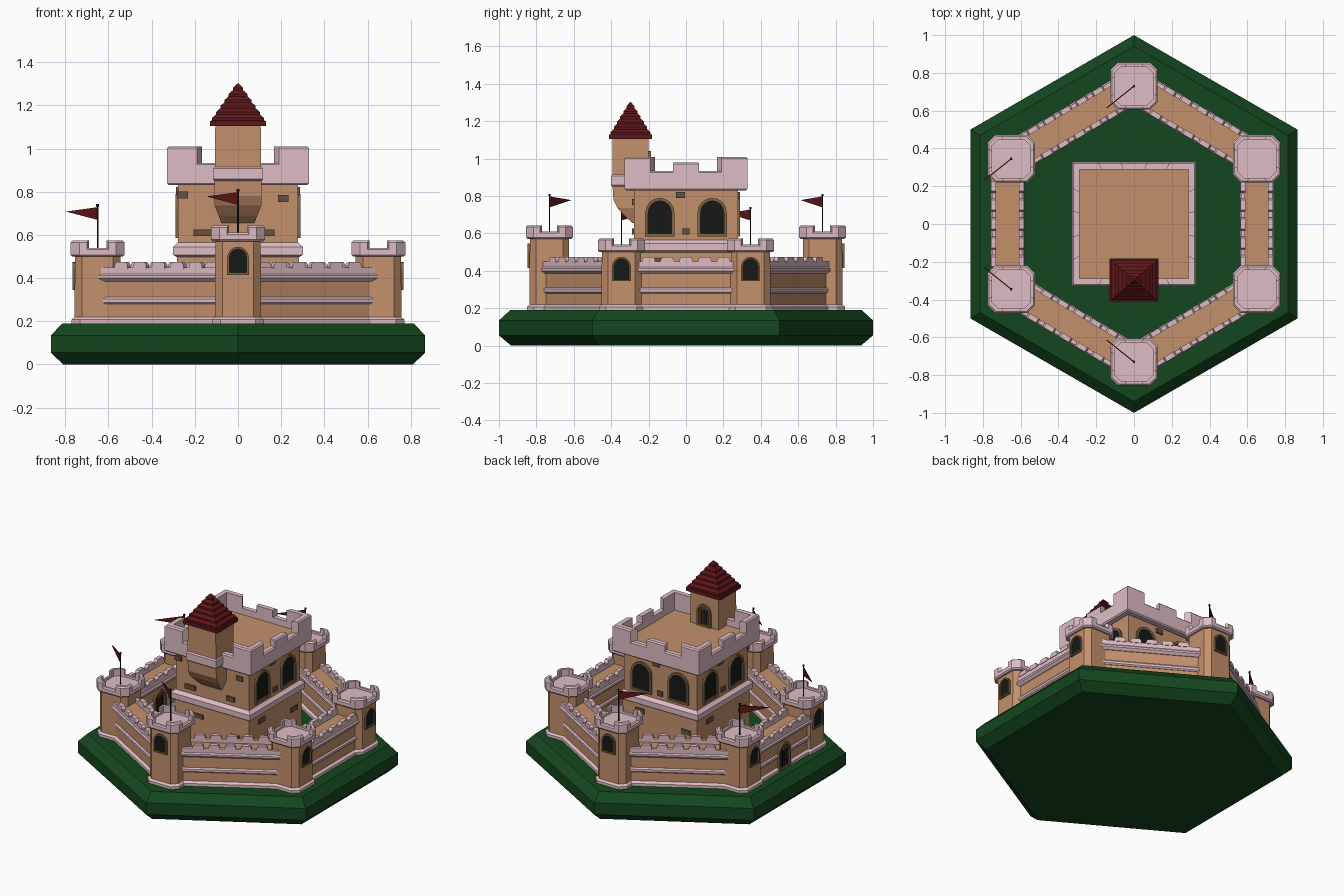
import bpy, bmesh, math
from mathutils import Matrix, Vector

if "Cube" in bpy.data.objects:
    bpy.data.objects.remove(bpy.data.objects["Cube"])


def material(name, rgb):
    m = bpy.data.materials.new(name)
    m.diffuse_color = (*rgb, 1)
    m.use_nodes = True
    m.node_tree.nodes["Principled BSDF"].inputs["Base Color"].default_value = m.diffuse_color
    return m


TAN = material("tan_stone", (0.55, 0.28, 0.15))
PINK = material("pink_stone", (0.73, 0.51, 0.56))
GREEN = material("grass", (0.007, 0.062, 0.013))
RED = material("roof_red", (0.12, 0.008, 0.01))
DARK = material("dark_opening", (0.008, 0.009, 0.009))
FRAME = material("frame_stone", (0.2, 0.13, 0.06))
BRICK = material("brick", (0.13, 0.08, 0.05))
WOOD = material("wood", (0.12, 0.045, 0.02))


def part(name, mat, skins, loc=(0, 0, 0), rot=0.0):
    """One object from several skins; a skin is (rings of points, closed?)."""
    bm = bmesh.new()
    for rings, closed in skins:
        vs = [[bm.verts.new(p) for p in r] for r in rings]
        n = len(vs[0])
        for a, b in zip(vs, vs[1:] + vs[:1] if closed else vs[1:]):
            for i in range(n):
                j = (i + 1) % n
                bm.faces.new((a[i], a[j], b[j], b[i]))
        if not closed:
            bm.faces.new(vs[0])
            bm.faces.new(vs[-1])
    bmesh.ops.recalc_face_normals(bm, faces=bm.faces)
    me = bpy.data.meshes.new(name)
    bm.to_mesh(me)
    bm.free()
    me.materials.append(mat)
    ob = bpy.data.objects.new(name, me)
    ob.matrix_world = Matrix.Translation(loc) @ Matrix.Rotation(rot, 4, 'Z')
    bpy.context.collection.objects.link(ob)
    return ob


def loft(outline, profile):
    return ([[(x * s, y * s, z) for x, y in outline] for s, z in profile], False)


def extrude_x(section, x0, x1):
    return ([[(x, y, z) for y, z in section] for x in (x0, x1)], False)


def box(x0, x1, y0, y1, z0, z1):
    return extrude_x([(y0, z0), (y1, z0), (y1, z1), (y0, z1)], x0, x1)


def around(ts):
    """Repeat points of the side x=1 on all four sides of a unit square."""
    pts = []
    for k in range(4):
        for t in ts:
            x, y = 1, t
            for _ in range(k):
                x, y = -y, x
            pts.append((x, y))
    return pts


SQUARE = around([-1])
OCT = around([-0.68, 0.68])
HEX = [(math.sin(k * math.pi / 3), math.cos(k * math.pi / 3)) for k in range(6)]


def crown(name, outline, ho, hi, z0, zlow, runs, loc=(0, 0, 0)):
    """Low rim around an outline plus raised merlons on runs of its points."""
    def section(p, a, b, c=0.008):
        prof = [(ho - c, a), (ho, a + c), (ho, b - c), (ho - c, b), (hi, b), (hi, a)]
        return [(p[0] * s, p[1] * s, z) for s, z in prof]
    n = len(outline)
    skins = [([section(p, z0, zlow) for p in outline], True)]
    for idx, top in runs:
        skins.append(([section(outline[i % n], zlow - 0.016, top) for i in idx], False))
    part(name, PINK, skins, loc)


def arch(w, h, z0):
    s = h - w
    return [(-w, z0), (w, z0)] + [(w * math.cos(a), z0 + s + w * math.sin(a))
            for a in (math.pi * i / 8 for i in range(9))]


def opening(name, loc, rot, w, h, fill=DARK, t=0.016, base=0.0):
    """Arched opening facing local -y, standing at loc."""
    o, i = arch(w, h, 0), arch(w - t, h - 2 * t, t)
    d = 0.012
    part(name + "_frame", FRAME, [([[(a[0], 0.02, a[1]), (a[0], -d, a[1]), (b[0], -d, b[1]),
         (b[0], 0.02, b[1])] for a, b in zip(o, i)], True)], loc, rot)
    part(name + "_panel", fill, [([[(x, y, z) for x, z in i] for y in (-0.003, 0.018)], False)],
         loc, rot)


# hexagonal lawn
part("lawn", GREEN, [loft(HEX, [(0.935, 0), (1, 0.055), (1, 0.135), (0.94, 0.19)])])

# corner towers, clockwise from the back
towers = [(0, 0.73), (0.65, 0.345), (0.65, -0.345), (0, -0.73), (-0.65, -0.345), (-0.65, 0.345)]
facing = [math.pi, math.pi / 2, math.pi / 2, 0, -math.pi / 2, -math.pi / 2]
notched = around([-0.68, -0.4, 0.4, 0.68])
merlon_runs = [4 * k + 2 for k in range(4)]
for k, ((x, y), rot) in enumerate(zip(towers, facing)):
    dz = 0.07 if x == 0 else 0
    loc = (x, y, 0)
    part("tower_shaft", TAN, [loft(OCT, [(0.107, 0.18), (0.105, 0.51 + dz)])], loc)
    part("tower_base", PINK, [loft(OCT, [(0.12, 0.18), (0.12, 0.208), (0.106, 0.22)])], loc)
    part("tower_floor", PINK, [loft(OCT, [(0.108, 0.5 + dz), (0.108, 0.525 + dz)])], loc)
    crown("tower_crown", notched, 0.125, 0.102, 0.5 + dz, 0.54 + dz,
          [(range(i, i + 4), 0.573 + dz) for i in merlon_runs], loc)
    off = Vector((math.sin(rot), -math.cos(rot), 0)) * 0.105
    opening("tower_window", (x + off.x, y + off.y, 0.345 + dz), rot, 0.05, 0.13, t=0.01)
    # pole and pennant on the front, back and left towers
    if x <= 0:
        ring = [(math.cos(a * math.pi / 3), math.sin(a * math.pi / 3)) for a in range(6)]
        part("flag_pole", DARK, [loft(ring, [(0.004, 0.52 + dz), (0.004, 0.73 + dz),
             (0.007, 0.732 + dz), (0.007, 0.742 + dz)])], loc)
        tip = (0.185, 0.708 + dz)
        part("flag", RED, [([[(px, t, pz) for px, pz in ((0, 0.67 + dz), tip, (0, 0.728 + dz))]
             for t in (-0.003, 0.003)], False)], loc, math.atan2(-0.12 if y > 0 else 0.12, -0.15))

# curtain walls between neighbouring towers
for k in range(6):
    a, b = Vector(towers[k]), Vector(towers[(k + 1) % 6])
    d = b - a
    mid, L = (a + b) / 2, d.length / 2 - 0.05
    if k == 4:
        mid.x -= 0.02
    loc, rot = (mid.x, mid.y, 0), math.atan2(d.y, d.x)
    part("wall_body", TAN, [box(-L, L, -0.07, 0.07, 0.18, 0.425)], loc, rot)
    gate = k == 4
    spans = [(-L, -0.07), (0.07, L)] if gate else [(-L, L)]
    trim, parapet = [], []
    for s in (-1, 1):
        for x0, x1 in spans:
            for prof in ([(0.06, 0.18), (0.086, 0.18), (0.086, 0.208), (0.07, 0.22), (0.06, 0.22)],
                         [(0.06, 0.28), (0.072, 0.28), (0.08, 0.288), (0.08, 0.303),
                          (0.072, 0.312), (0.06, 0.312)]):
                trim.append(extrude_x([(s * y, z) for y, z in prof], x0, x1))
        parapet.append(extrude_x([(s * y, z) for y, z in (
            (0.062, 0.385), (0.074, 0.385), (0.09, 0.4), (0.09, 0.412), (0.083, 0.42),
            (0.083, 0.45), (0.062, 0.45))], -L, L))
        for i in range(-2, 3):
            c = i * 0.1
            parapet.append(([[(c - w, s * 0.06, z), (c + w, s * 0.06, z), (c + w, s * 0.087, z),
                              (c - w, s * 0.087, z)]
                             for w, z in ((0.035, 0.445), (0.035, 0.46), (0.026, 0.475))], False))
    part("wall_trim", PINK, trim, loc, rot)
    part("wall_parapet", PINK, parapet, loc, rot)
    # gate through the left wall
    if gate:
        for s in (-1, 1):
            gx = mid.x + s * 0.072
            r = s * math.pi / 2
            opening("gate", (gx, 0, 0.19), r, 0.065, 0.18, WOOD)
            part("gate_planks", DARK, [box(c - 0.004, c + 0.004, -0.008, 0.01, 0, 0.13)
                 for c in (-0.025, 0, 0.025)], (gx, 0, 0.19), r)

# keep
part("keep_body", TAN, [loft(SQUARE, [(0.287, 0.18), (0.283, 0.5), (0.278, 0.56), (0.278, 0.84),
                                      (0.295, 0.85), (0.295, 0.89)])])
part("keep_belt", PINK, [loft(SQUARE, [(0.28, 0.495), (0.3, 0.508), (0.3, 0.545), (0.278, 0.565)])])
keep_pts = around([-1, -0.58, -0.21, 0.21, 0.58])
runs = []
for k in range(4):
    runs += [(range(5 * k + 4, 5 * k + 7), 1.01), (range(5 * k + 2, 5 * k + 4), 0.98)]
crown("keep_crown", keep_pts, 0.328, 0.288, 0.83, 0.933, runs)

# keep windows in pairs on the right, back and left
for rot in (math.pi / 2, math.pi, -math.pi / 2):
    m = Matrix.Rotation(rot, 4, 'Z')
    for u in (-0.14, 0.14):
        opening("keep_window", m @ Vector((u, -0.278, 0.585)), rot, 0.078, 0.205)

# scattered bricks on the keep
for k in range(4):
    spots = [(-0.03, 0.805, 0.024), (0, 0.61, 0.02), (-0.15, 0.455, 0.035), (0.2, 0.4, 0.035)]
    if k == 0:
        spots = [(-0.255, 0.785, 0.024), (0.21, 0.768, 0.024), (-0.165, 0.61, 0.04),
                 (0.14, 0.61, 0.03), (-0.1, 0.43, 0.035), (0.18, 0.36, 0.035)]
    part("keep_bricks", BRICK, [box(u - w, u + w, -0.288 if z > 0.5 else -0.291, -0.26,
         z - 0.016, z + 0.016) for u, z, w in spots], rot=k * math.pi / 2)


# overhanging stair turret on the front of the keep
def rect(hx, y0, y1, z):
    return [(-hx, y0, z), (hx, y0, z), (hx, y1, z), (-hx, y1, z)]


part("turret", TAN, [([rect(hx, yf, yb, z) for hx, yf, yb, z in (
    (0.075, -0.285, -0.25, 0.655), (0.09, -0.325, -0.25, 0.69), (0.108, -0.365, -0.25, 0.735),
    (0.108, -0.388, -0.25, 0.78), (0.108, -0.393, -0.25, 0.86), (0.108, -0.393, -0.2, 0.87),
    (0.105, -0.393, -0.2, 1.12))], False)])
part("turret_belt", PINK, [([rect(h, y, -0.29, z) for h, y, z in (
    (0.108, -0.392, 0.85), (0.115, -0.402, 0.858), (0.115, -0.402, 0.908), (0.108, -0.392, 0.916))],
    False)])
opening("turret_door", (0, -0.2, 0.89), math.pi, 0.052, 0.15, WOOD, t=0.014)
part("turret_door_planks", DARK, [box(c - 0.003, c + 0.003, -0.008, 0.01, 0.91, 1.0)
     for c in (-0.018, 0, 0.018)], (0, -0.2, 0), math.pi)

# tiered tile roof
tiers = [(1.0, 1.105), (1.0, 1.128)]
N = 6
for i in range(N):
    z = 1.135 + i * 0.028
    s = 0.93 - i * 0.15
    tiers += [(s, z - 0.006), (s, z + 0.006), (max(s - 0.12, 0.03), z + 0.02)]
tiers[-1] = (0.02, 1.302)
part("turret_roof", RED, [([rect(0.13 * s, -0.297 - 0.114 * s, -0.297 + 0.114 * s, z)
                            for s, z in tiers], False)])
